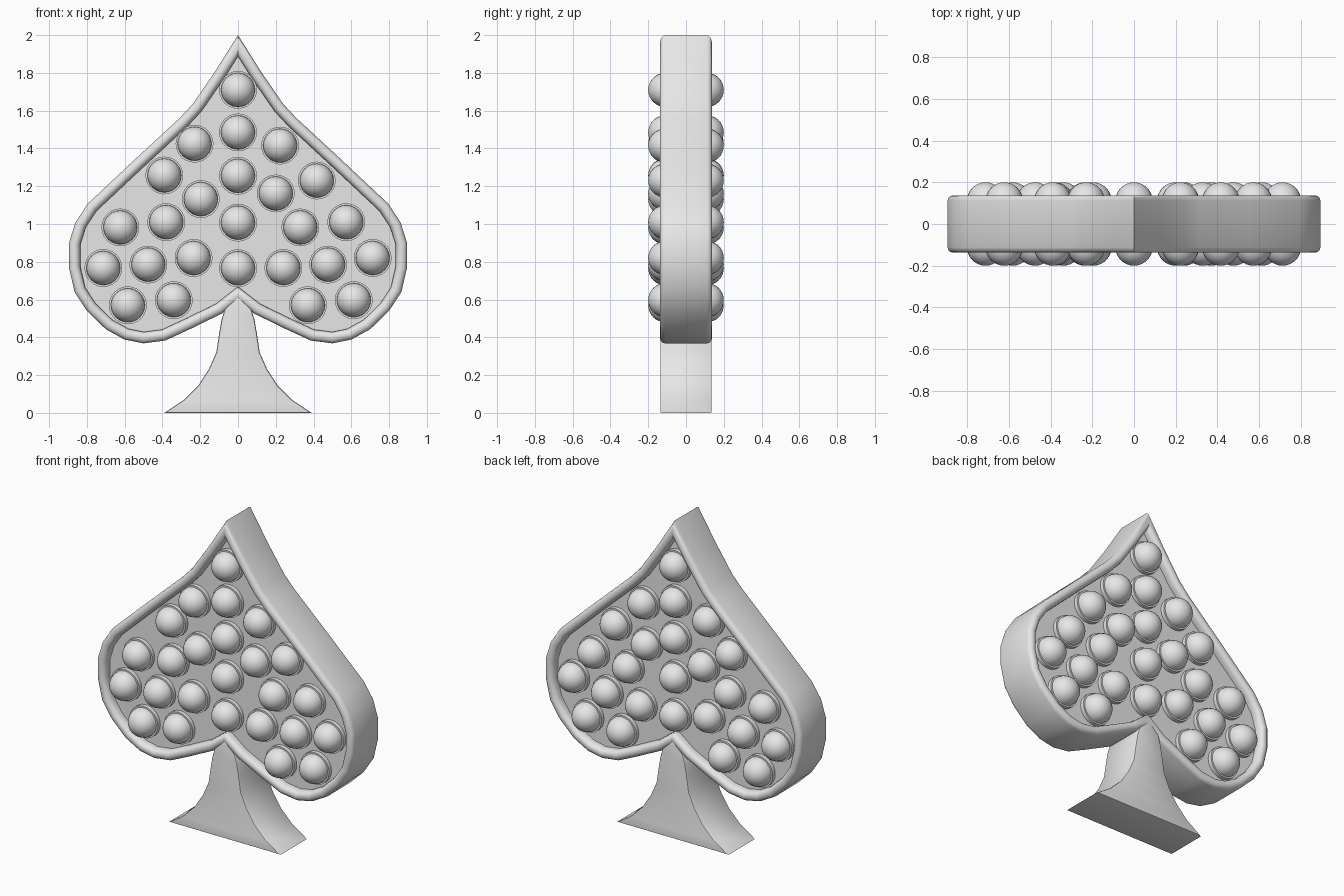
import bpy, bmesh, math
from mathutils import Vector, Matrix

cube = bpy.data.objects.get("Cube")
if cube:
    bpy.data.objects.remove(cube, do_unlink=True)

grey = bpy.data.materials.new("light grey")
grey.use_nodes = True
colour = (0.8, 0.8, 0.8, 1)
grey.diffuse_color = colour
grey.node_tree.nodes["Principled BSDF"].inputs["Base Color"].default_value = colour


def finish(name, bm, angle=40):
    bmesh.ops.recalc_face_normals(bm, faces=bm.faces)
    mesh = bpy.data.meshes.new(name)
    bm.to_mesh(mesh)
    bm.free()
    mesh.materials.append(grey)
    obj = bpy.data.objects.new(name, mesh)
    bpy.context.collection.objects.link(obj)
    bpy.ops.object.select_all(action='DESELECT')
    obj.select_set(True)
    bpy.context.view_layer.objects.active = obj
    bpy.ops.object.shade_smooth_by_angle(angle=math.radians(angle))


def mirrored(half):
    """Clockwise closed outline from a right half running top to bottom."""
    left = [(-x, z) for x, z in reversed(half) if x > 0]
    return [Vector(p) for p in half + left]


def inset(points, d):
    """Move a clockwise outline inward by d with mitred corners."""
    result = []
    for i, p in enumerate(points):
        a = (p - points[i - 1]).normalized()
        b = (points[(i + 1) % len(points)] - p).normalized()
        na, nb = Vector((a.y, -a.x)), Vector((b.y, -b.x))
        result.append(p + (na + nb) * d / (1 + na.dot(nb)))
    return result


def slab(name, outline, profile):
    """Loft an outline through (inset, depth) steps, mirrored front to back."""
    steps = [(d, -y) for d, y in reversed(profile)] + profile
    bm = bmesh.new()
    rings = [[bm.verts.new((p.x, y, p.y)) for p in inset(outline, d)] for d, y in steps]
    n = len(outline)
    for r, s in zip(rings, rings[1:]):
        for i in range(n):
            j = (i + 1) % n
            bm.faces.new((r[i], r[j], s[j], s[i]))
    bm.faces.new(rings[0])
    bm.faces.new(rings[-1])
    finish(name, bm)


# Spade body with rounded rim and recessed panels
spade = mirrored([
    (0, 2), (.125, 1.802), (.24, 1.635), (.31, 1.56), (.55, 1.338), (.795, 1.108),
    (.86, 1.01), (.895, .9), (.895, .77), (.865, .64), (.8, .54), (.7, .443),
    (.6, .388), (.5, .368), (.385, .383), (.255, .443), (.085, .526), (0, .592)])
slab("spade_body", spade, [
    (0, .112), (.004, .125), (.013, .134), (.025, .138), (.037, .138),
    (.049, .132), (.057, .12), (.06, .105), (.06, .085)])

# Flared foot, its top hidden inside the rim
foot = mirrored([
    (0, .615), (.07, .55), (.088, .49), (.1, .42), (.115, .32), (.155, .23),
    (.21, .145), (.285, .07), (.39, 0)])
slab("foot", foot, [(0, .129), (.003, .134), (.009, .136)])

# Bubbles, each a dome on a low collar, on both faces
spots = [
    (0, 1.71), (0, 1.485), (0, 1.255), (0, 1.007), (0, .766),
    (-.23, 1.425), (-.39, 1.257), (-.197, 1.132), (-.623, .982), (-.38, 1.01),
    (-.713, .767), (-.475, .785), (-.235, .82), (-.583, .57), (-.34, .597),
    (.223, 1.415), (.417, 1.23), (.2, 1.162), (.573, 1.01), (.33, .982),
    (.713, .82), (.477, .785), (.24, .767), (.613, .597), (.37, .57)]
turn = Matrix.Rotation(math.pi / 2, 4, 'X')
base = .11
for side, label in ((-1, "front"), (1, "back")):
    domes, collars = bmesh.new(), bmesh.new()
    for x, z in spots:
        bmesh.ops.create_uvsphere(
            domes, u_segments=24, v_segments=16, radius=.09,
            matrix=Matrix.Translation((x, side * base, z)) @ turn)
        bmesh.ops.create_cone(
            collars, cap_ends=True, segments=24, radius1=.1, radius2=.1, depth=.03,
            matrix=Matrix.Translation((x, side * (base - .015), z)) @ turn)
    # Keep only the outward half of each ball
    bmesh.ops.bisect_plane(
        domes, geom=domes.verts[:] + domes.edges[:] + domes.faces[:],
        plane_co=(0, side * base, 0), plane_no=(0, side, 0), clear_inner=True)
    finish(label + "_bubbles", domes)
    finish(label + "_collars", collars)
